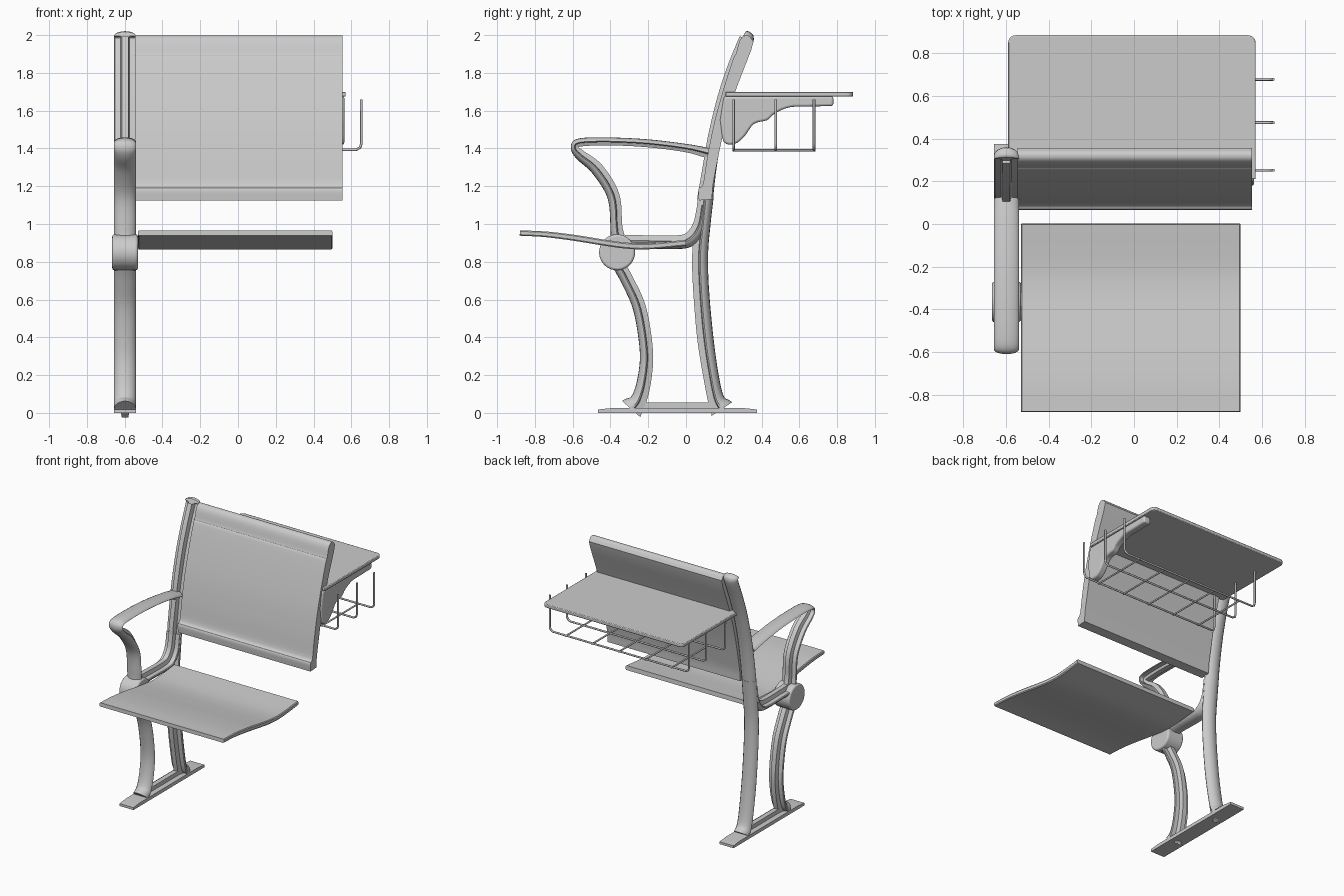
import bpy, bmesh, math
from mathutils import Vector

FX = -0.598   # x centre of the side frame
HW = 0.058    # half width of the side frame


def finish(name, bm, angle=35):
    bmesh.ops.recalc_face_normals(bm, faces=bm.faces)
    me = bpy.data.meshes.new(name)
    bm.to_mesh(me)
    bm.free()
    ob = bpy.data.objects.new(name, me)
    bpy.context.collection.objects.link(ob)
    bpy.ops.object.select_all(action='DESELECT')
    ob.select_set(True)
    bpy.context.view_layer.objects.active = ob
    bpy.ops.object.shade_smooth_by_angle(angle=math.radians(angle))
    return ob


def smooth(pts, n=6):
    """Catmull-Rom curve through points of any dimension."""
    p = [Vector(q) for q in pts]
    p = [2 * p[0] - p[1]] + p + [2 * p[-1] - p[-2]]
    out = []
    for a, b, c, d in zip(p, p[1:], p[2:], p[3:]):
        for i in range(n):
            t = i / n
            out.append(0.5 * (2 * b + (c - a) * t + (2 * a - 5 * b + 4 * c - d) * t * t
                              + (3 * b - a - 3 * c + d) * t ** 3))
    return out + [p[-2]]


def bridge(bm, rings):
    for r, s in zip(rings, rings[1:]):
        for i in range(len(r)):
            j = (i + 1) % len(r)
            bm.faces.new((r[i], r[j], s[j], s[i]))
    bm.faces.new(rings[0])
    bm.faces.new(rings[-1][::-1])


def sweep(name, pts, section, cx, hw):
    """Sweep a section along (y, z, half thickness) points; flange lies left of travel."""
    path = smooth(pts)
    bm = bmesh.new()
    rings = []
    for i, p in enumerate(path):
        t = (path[min(i + 1, len(path) - 1)] - path[max(i - 1, 0)]).xy.normalized()
        n = Vector((-t.y, t.x))
        rings.append([bm.verts.new((cx + u * hw, p.x + n.x * v * p.z, p.y + n.y * v * p.z))
                      for u, v in section])
    bridge(bm, rings)
    return finish(name, bm)


def prism(name, profile, x0, x1):
    bm = bmesh.new()
    bridge(bm, [[bm.verts.new((x, q[0], q[1])) for q in profile] for x in (x0, x1)])
    return finish(name, bm)


def bevel(ob, width, segments=3):
    m = ob.modifiers.new("bevel", 'BEVEL')
    m.width, m.segments, m.limit_method, m.angle_limit = width, segments, 'ANGLE', math.radians(50)


def wire(name, pts, r=0.007):
    cu = bpy.data.curves.new(name, 'CURVE')
    cu.dimensions, cu.bevel_depth, cu.bevel_resolution, cu.use_fill_caps = '3D', r, 2, True
    sp = cu.splines.new('POLY')
    sp.points.add(len(pts) - 1)
    for q, p in zip(sp.points, pts):
        q.co = (*p, 1)
    bpy.context.collection.objects.link(bpy.data.objects.new(name, cu))


# Cast section: rounded outer flange with a narrow inner rib
half = [(0, 1), (0.35, 0.93), (0.7, 0.7), (0.93, 0.35), (1, 0.05), (0.93, -0.12), (0.42, -0.2), (0.3, -1)]
TEE = half + [(-u, v) for u, v in half[:0:-1]]
SLAB = [(-1, -0.6), (-1, 0.6), (-0.99, 1), (0.99, 1), (1, 0.6), (1, -0.6), (0.99, -1), (-0.99, -1)]

# Side frame
sweep("front_leg", [(-0.29, 0.02, 0.065), (-0.25, 0.07, 0.043), (-0.22, 0.18, 0.037), (-0.21, 0.33, 0.035),
                    (-0.245, 0.55, 0.035), (-0.31, 0.7, 0.034), (-0.36, 0.79, 0.034)], TEE, FX, HW)
sweep("back_leg", [(0.105, 1.15, 0.042), (0.09, 1.0, 0.04), (0.075, 0.84, 0.042), (0.08, 0.65, 0.042),
                   (0.103, 0.39, 0.043), (0.135, 0.18, 0.041), (0.16, 0.07, 0.045),
                   (0.19, 0.02, 0.065)], TEE, FX, HW)
sweep("back_post", [(0.305, 1.998, 0.02), (0.32, 1.99, 0.034), (0.315, 1.965, 0.04), (0.26, 1.83, 0.04),
                    (0.205, 1.67, 0.038), (0.155, 1.47, 0.037), (0.125, 1.3, 0.037),
                    (0.1, 1.125, 0.042)], TEE, FX, HW)
sweep("seat_support", [(0.09, 1.1, 0.03), (0.07, 0.99, 0.035), (0.02, 0.92, 0.038), (-0.06, 0.903, 0.036),
                       (-0.25, 0.905, 0.036), (-0.37, 0.9, 0.045)], TEE, FX, HW)
sweep("armrest", [(-0.355, 0.88, 0.05), (-0.368, 0.98, 0.032), (-0.385, 1.15, 0.033), (-0.47, 1.29, 0.034),
                  (-0.56, 1.365, 0.028), (-0.59, 1.405, 0.02), (-0.56, 1.432, 0.022), (-0.4, 1.437, 0.021),
                  (-0.2, 1.427, 0.021), (0, 1.402, 0.022), (0.12, 1.375, 0.028)], TEE, FX, HW)
prism("base_plate", [(-0.465, 0), (0.375, 0), (0.375, 0.018), (0.3, 0.026), (-0.39, 0.026), (-0.465, 0.018)],
      FX - HW, FX + HW)
prism("base_rib", [(-0.27, 0.02), (0.19, 0.02), (0.16, 0.056), (-0.24, 0.056)], FX - 0.018, FX + 0.018)

# Seat hinge drum
drum = prism("seat_hinge", [(-0.365 + 0.095 * math.cos(a * math.tau / 40), 0.85 + 0.095 * math.sin(a * math.tau / 40))
                            for a in range(40)], FX - 0.068, FX + 0.068)
bevel(drum, 0.012)

# Seat
sweep("seat", [(-0.88, 0.952, 0.014), (-0.75, 0.946, 0.015), (-0.6, 0.928, 0.016), (-0.45, 0.904, 0.016),
               (-0.32, 0.886, 0.016), (-0.2, 0.882, 0.016), (0, 0.9, 0.016)], SLAB, -0.015, 0.515)

# Backrest with rolled top and bottom edges
front = smooth([(0.068, 1.125), (0.066, 1.185), (0.09, 1.212), (0.112, 1.35), (0.148, 1.53), (0.2, 1.72),
                (0.25, 1.875), (0.264, 1.9), (0.282, 1.965), (0.305, 1.995), (0.335, 1.995), (0.357, 1.965)], 4)
back = smooth([(0.345, 1.92), (0.25, 1.67), (0.195, 1.47), (0.16, 1.3), (0.142, 1.2), (0.138, 1.13)], 4)
prism("backrest", front + back, -0.545, 0.553)

# Rear desk top with rounded corners
bm = bmesh.new()
outline = []
for cx, cy, a0 in ((0.535, 0.85, 0), (-0.555, 0.85, 90), (-0.585, 0.215, 180), (0.565, 0.215, 270)):
    r = 0.035 if a0 < 180 else 0.005
    outline += [(cx + r * math.cos(math.radians(a0 + 15 * k)), cy + r * math.sin(math.radians(a0 + 15 * k)))
                for k in range(7)]
bridge(bm, [[bm.verts.new((x, y, z)) for x, y in outline] for z in (1.674, 1.7)])
bevel(finish("desk_top", bm), 0.005, 2)

# Desk bracket
br = prism("desk_bracket", [(0.2, 1.676)] + smooth([(0.18, 1.55), (0.2, 1.435), (0.26, 1.425), (0.31, 1.465),
           (0.36, 1.53), (0.43, 1.55), (0.47, 1.585), (0.55, 1.618), (0.66, 1.622), (0.78, 1.625)], 4)
           + [(0.78, 1.676)], 0.505, 0.563)
bevel(br, 0.012)

# Wire book basket
for y in (0.252, 0.475, 0.678):
    wire("basket_hoop", [(0.653, y, 1.66), (0.653, y, 1.425), (0.646, y, 1.405), (0.625, y, 1.393),
                         (-0.475, y, 1.393), (-0.495, y, 1.405), (-0.5, y, 1.425), (-0.5, y, 1.68)])
for i in range(5):
    x = -0.36 + i * 0.22
    wire("basket_cross_wire", [(x, 0.245, 1.39), (x, 0.685, 1.39)], 0.006)
